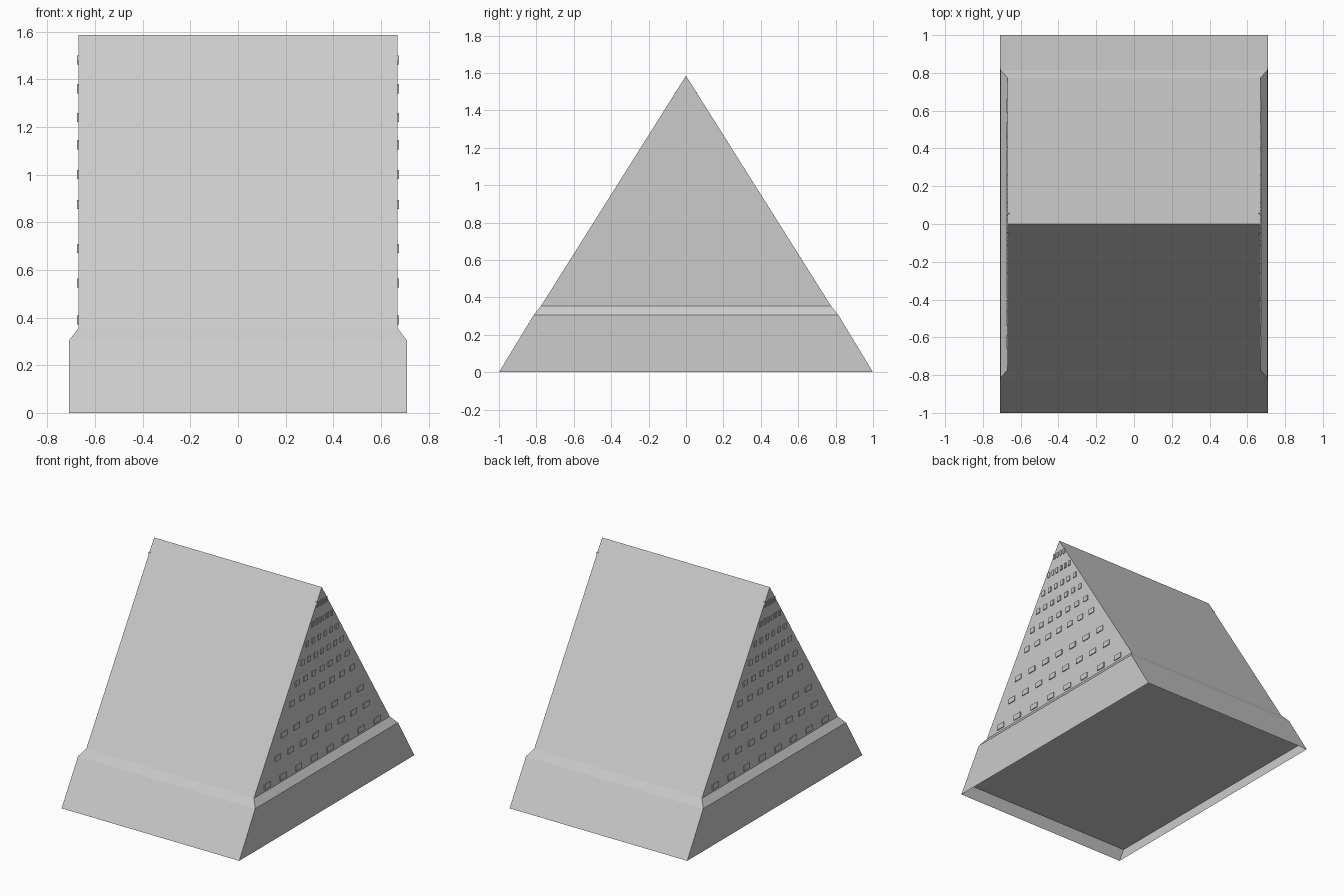
import bpy, bmesh

if "Cube" in bpy.data.objects:
    bpy.data.objects.remove(bpy.data.objects["Cube"])

def make_object(name, bm):
    bmesh.ops.recalc_face_normals(bm, faces=bm.faces)
    me = bpy.data.meshes.new(name)
    bm.to_mesh(me)
    bm.free()
    ob = bpy.data.objects.new(name, me)
    bpy.context.collection.objects.link(ob)
    return ob

# Building shell: stacked rectangles (half x, half y, z) rising to a ridge
APEX, EAVE_Z, EAVE_Y, WALL_X = 1.585, 0.355, 0.775, 0.67
FLOOR_Z = 0.07
rings = [(0.71, 1.0, 0.0), (0.708, 0.815, 0.305), (WALL_X, EAVE_Y, EAVE_Z)]
bm = bmesh.new()
loops = [[bm.verts.new((sx * x, sy * y, z))
          for sx, sy in ((-1, -1), (1, -1), (1, 1), (-1, 1))] for x, y, z in rings]
for low, high in zip(loops, loops[1:]):
    for i in range(4):
        j = (i + 1) % 4
        bm.faces.new((low[i], low[j], high[j], high[i]))
left = bm.verts.new((-WALL_X, 0, APEX))
right = bm.verts.new((WALL_X, 0, APEX))
a, b, c, d = loops[-1]
bm.faces.new((a, b, right, left))
bm.faces.new((c, d, left, right))
bm.faces.new((b, c, right))
bm.faces.new((d, a, left))

# Recessed floor, attached to the sloping walls just above the ground
t = FLOOR_Z / 0.305
fy = 1.0 - t * 0.185
fx = 0.71 - t * 0.002
bm.faces.new([bm.verts.new((sx * fx, sy * fy, FLOOR_Z))
              for sx, sy in ((-1, -1), (-1, 1), (1, 1), (1, -1))])
make_object("building_shell", bm)

# Shallow window blocks on both gable walls: (height, number in the row)
rows = [(0.39, 8), (0.545, 8), (0.69, 7), (0.875, 7), (1.0, 7),
        (1.125, 7), (1.24, 6), (1.36, 6), (1.48, 4)]
bm = bmesh.new()
for z, count in rows:
    half = EAVE_Y * (APEX - z) / (APEX - EAVE_Z)
    reach = half * (0.83 if z < 0.5 else 0.77)
    pitch = 2 * reach / (count - 1)
    for k in range(count):
        y = -reach + k * pitch
        for side in (-1, 1):
            cube = bmesh.ops.create_cube(bm, size=1)["verts"]
            bmesh.ops.scale(bm, verts=cube, vec=(0.016, min(0.07, pitch * 0.45), 0.038))
            bmesh.ops.translate(bm, verts=cube, vec=(side * (WALL_X - 0.002), y, z))
make_object("gable_windows", bm)
